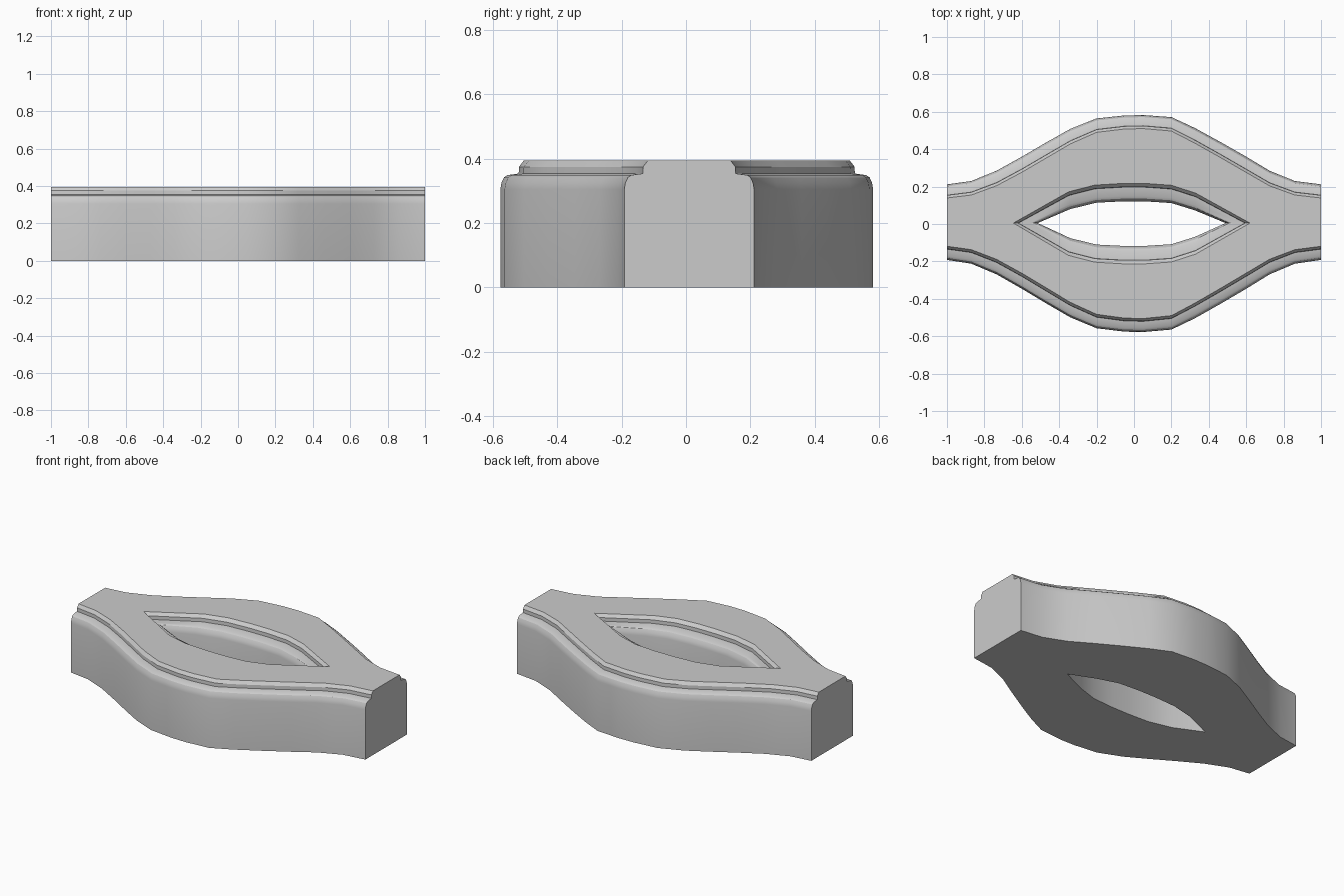
import bpy, bmesh, math

if "Cube" in bpy.data.objects:
    bpy.data.objects.remove(bpy.data.objects["Cube"])

# moulding profile: (inset from wall, height)
PROFILE = [(0, 0), (0, 0.305), (0.004, 0.325), (0.013, 0.342), (0.025, 0.349),
           (0.067, 0.354), (0.068, 0.375), (0.085, 0.394)]

# outer wall of one strand, in plan: (x, y)
OUTER = [(-1, .202), (-.87, .221), (-.735, .277), (-.6, .353), (-.47, .43), (-.34, .504),
         (-.2, .561), (-.05, .578), (.05, .58), (.2, .568), (.325, .509), (.46, .434),
         (.6, .353), (.725, .277), (.86, .221), (1, .202)]

# eye-shaped hole, upper half, at wall and at top lip
HOLE = [(-.515, .005), (-.34, .08), (-.2, .114), (-.06, .121), (.06, .121),
        (.2, .112), (.325, .073), (.49, .005)]
LIP = [(-.645, .005), (-.35, .172), (-.21, .208), (-.06, .217), (.06, .217),
       (.2, .207), (.33, .165), (.62, .005)]

bm = bmesh.new()


def outer_row(sign, inset, z):
    row = []
    for i, (x, y) in enumerate(OUTER):
        (xa, ya), (xb, yb) = OUTER[max(i - 1, 0)], OUTER[min(i + 1, len(OUTER) - 1)]
        slope = (yb - ya) / (xb - xa)
        shift = 0.008 * abs(x) + 0.002
        row.append(bm.verts.new((x, sign * (y - inset * 0.85 * math.hypot(1, slope)) + shift, z)))
    return row


def hole_ring(inset, z):
    t = inset / 0.085
    pts = [(a + (c - a) * t, b + (d - b) * t) for (a, b), (c, d) in zip(HOLE, LIP)]
    upper = [bm.verts.new((x, y, z)) for x, y in pts]
    mid = [bm.verts.new((x, 0.004 - y, z)) for x, y in pts[1:-1]]
    return upper, [upper[0]] + mid + [upper[-1]]


def loft(rows):
    for a, b in zip(rows, rows[1:]):
        for i in range(len(a) - 1):
            bm.faces.new((a[i], a[i + 1], b[i + 1], b[i]))


# moulded side walls and hole walls
back = [outer_row(1, *p) for p in PROFILE]
front = [outer_row(-1, *p) for p in PROFILE]
rings = [hole_ring(*p) for p in PROFILE]
loft(back)
loft(front)
loft([r[0] for r in rings])
loft([r[1] for r in rings])

# flat top and underside around the hole
for k in (0, -1):
    upper, lower = rings[k]
    bm.faces.new(back[k] + upper[::-1])
    bm.faces.new(front[k] + lower[::-1])
    for e in (0, -1):
        bm.faces.new((back[k][e], front[k][e], upper[e]))

# flat ends
for e in (0, -1):
    bm.faces.new([r[e] for r in back] + [r[e] for r in reversed(front)])

bmesh.ops.recalc_face_normals(bm, faces=bm.faces[:])
bmesh.ops.triangulate(bm, faces=[f for f in bm.faces if len(f.verts) > 4])
mesh = bpy.data.meshes.new("open_strand_moulding")
bm.to_mesh(mesh)
bm.free()
obj = bpy.data.objects.new("open_strand_moulding", mesh)
bpy.context.collection.objects.link(obj)
bpy.context.view_layer.objects.active = obj
obj.select_set(True)
bpy.ops.object.shade_smooth_by_angle(angle=math.radians(30))
